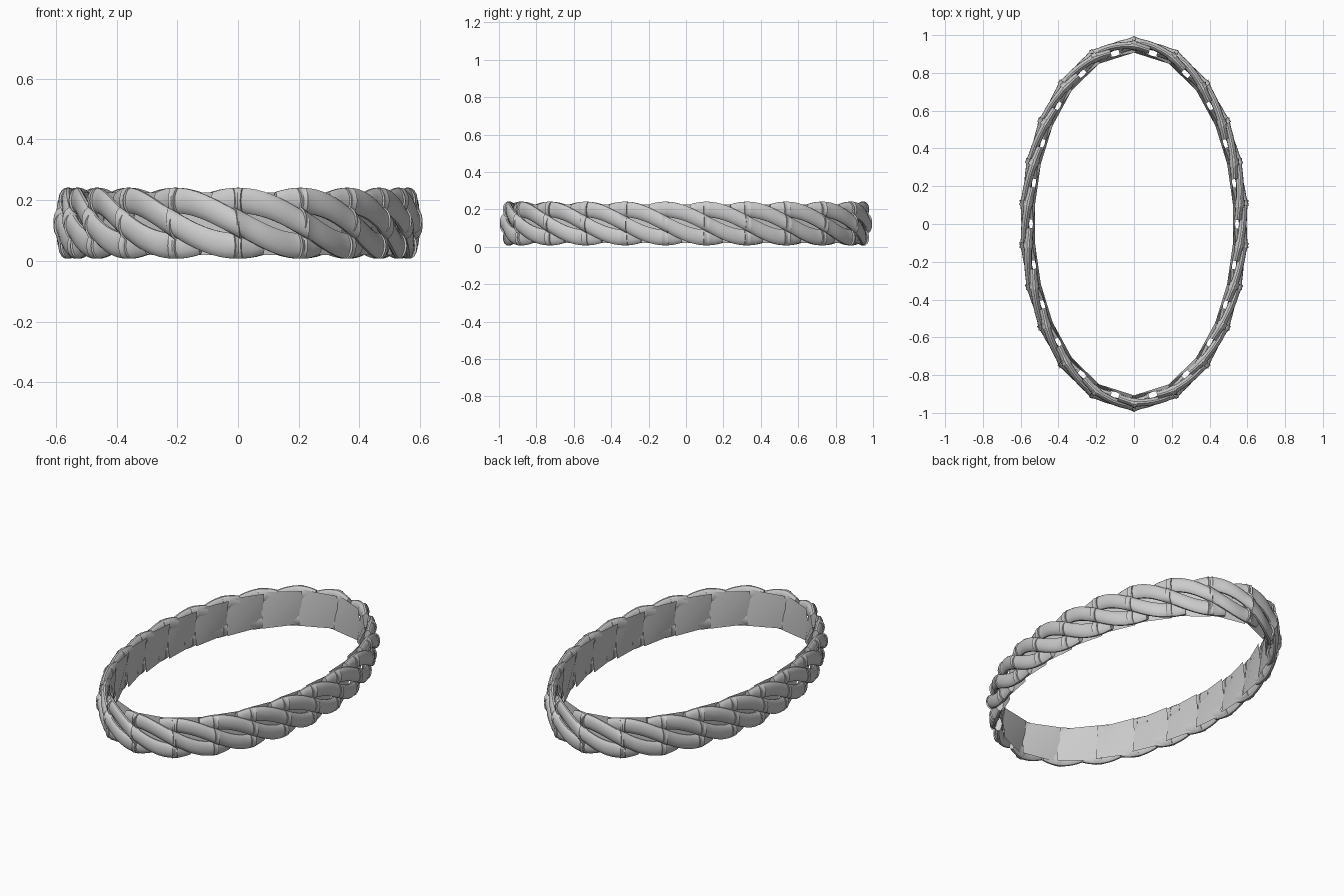
import bpy, bmesh, math
from mathutils import Vector

if "Cube" in bpy.data.objects:
    bpy.data.objects.remove(bpy.data.objects["Cube"])

N = 22                      # rope segments round the ring
A, B, ZC = 0.563, 0.945, 0.124
AR, AZ = 0.019, 0.075       # strand path: radial and vertical swing
TR, TZ = 0.020, 0.043       # strand section: radial and vertical radius

# equal arc-length stations on the ellipse
fine = [Vector((A*math.sin(k*math.tau/4400), B*math.cos(k*math.tau/4400), 0)) for k in range(4401)]
acc = [0.0]
for p, q in zip(fine, fine[1:]):
    acc.append(acc[-1] + (q - p).length)
joints, j = [], 0
for i in range(N):
    while acc[j] < acc[-1]*i/N:
        j += 1
    joints.append(fine[j])


def make(name, bm):
    bmesh.ops.recalc_face_normals(bm, faces=bm.faces)
    me = bpy.data.meshes.new(name)
    bm.to_mesh(me)
    ob = bpy.data.objects.new(name, me)
    bpy.context.collection.objects.link(ob)
    bpy.context.view_layer.objects.active = ob
    ob.select_set(True)
    bpy.ops.object.shade_smooth_by_angle(angle=math.radians(35))
    ob.select_set(False)


def strand(bm, place, start, u0, u1):
    # one round strand piece winding a quarter turn per segment, flared at the ends
    rows = []
    for k in range(11):
        u = u0 + (u1 - u0)*k/10
        f = math.radians(start + 90*u)
        flare = 1 + 0.45*max(0, (abs(u - 0.5) - 0.35)/0.25)
        row = []
        for m in range(14):
            a = math.tau*m/14
            row.append(bm.verts.new(place(u, AR*math.cos(f) + TR*flare*math.cos(a),
                                          AZ*math.sin(f) + TZ*math.sin(a))))
        rows.append(row)
    for r0, r1 in zip(rows, rows[1:]):
        for m in range(14):
            n = (m+1) % 14
            bm.faces.new((r0[m], r0[n], r1[n], r1[m]))
    bm.faces.new(rows[0])
    bm.faces.new(rows[-1])


rope, inner = bmesh.new(), bmesh.new()
for i in range(N):
    p, q = joints[i], joints[(i+1) % N]
    d = q - p
    t = d.normalized()
    out = Vector((-t.y, t.x, 0))
    e = (p + q)/2
    bulge = e.length*(1/Vector((e.x/A, e.y/B, 0)).length - 1)   # chord to ellipse distance

    def place(u, r, z):
        w = min(max(u, 0), 1)
        return p + d*u + out*(r + bulge*3*w*(1-w)) + Vector((0, 0, ZC + z))

    for start, u0, u1 in ((-180, 0.6, 1.08), (-90, -0.08, 1.08), (0, -0.08, 1.08), (90, -0.08, 0.4)):
        strand(rope, place, start, u0, u1)
    # creased inner plate behind the strands
    v = [inner.verts.new(p + d*u + out*r + Vector((0, 0, z)))
         for u, r, z in ((0, -0.036, 0.02), (1, -0.012, 0.02), (1, -0.036, 0.225), (0, -0.012, 0.225))]
    inner.faces.new((v[0], v[1], v[2]))
    inner.faces.new((v[0], v[2], v[3]))
make("rope_strands", rope)
make("inner_plates", inner)
